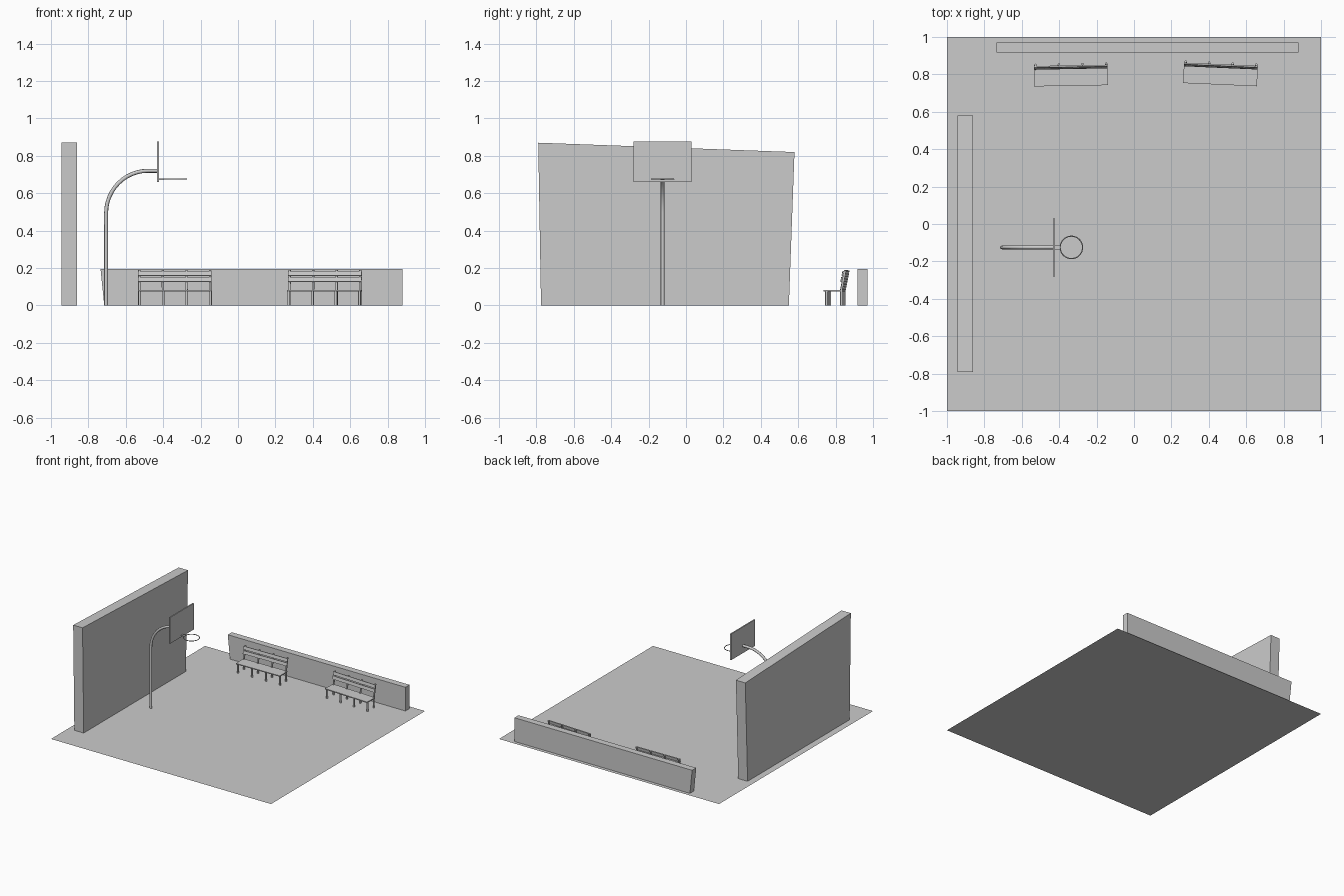
import bpy, math
from mathutils import Matrix, Vector

if "Cube" in bpy.data.objects:
    bpy.data.objects.remove(bpy.data.objects["Cube"])

def mesh_obj(name, verts, faces):
    me = bpy.data.meshes.new(name)
    me.from_pydata(verts, [], faces)
    ob = bpy.data.objects.new(name, me)
    bpy.context.collection.objects.link(ob)
    return ob

BOX = [(0, 3, 2, 1), (4, 5, 6, 7), (0, 1, 5, 4), (1, 2, 6, 5), (2, 3, 7, 6), (3, 0, 4, 7)]

def box(name, centre, size, mat=Matrix(), tilt=0):
    x, y, z = (s / 2 for s in size)
    v = [(-x, -y, -z), (x, -y, -z), (x, y, -z), (-x, y, -z),
         (-x, -y, z), (x, -y, z), (x, y, z), (-x, y, z)]
    ob = mesh_obj(name, v, BOX)
    ob.matrix_world = mat @ Matrix.Translation(centre) @ Matrix.Rotation(tilt, 4, 'X')
    return ob

def tube(name, pts, r, mat=Matrix()):
    cu = bpy.data.curves.new(name, 'CURVE')
    cu.dimensions = '3D'
    cu.bevel_depth = r
    cu.bevel_resolution = 2
    cu.use_fill_caps = True
    sp = cu.splines.new('POLY')
    sp.points.add(len(pts) - 1)
    for p, c in zip(sp.points, pts):
        p.co = (*c, 1)
    ob = bpy.data.objects.new(name, cu)
    bpy.context.collection.objects.link(ob)
    ob.matrix_world = mat
    return ob

# court floor
mesh_obj("court_floor", [(-1, -1, 0), (1, -1, 0), (1, 1, 0), (-1, 1, 0)], [(0, 1, 2, 3)])

# tall wall with sloping top and leaning ends
a, b = -0.945, -0.86
mesh_obj("tall_wall", [(a, -.775, 0), (b, -.775, 0), (b, .55, 0), (a, .55, 0),
                       (a, -.79, .87), (b, -.79, .87), (b, .58, .82), (a, .58, .82)], BOX)

# low wall behind the benches
a, b = 0.917, 0.97
mesh_obj("low_wall", [(-.715, a, 0), (.88, a, 0), (.88, b, 0), (-.715, b, 0),
                      (-.735, a, .195), (.88, a, .195), (.88, b, .195), (-.735, b, .195)], BOX)

# hoop pole: upright, quarter bend, arm
HY = -0.125
arc = [(-0.48 - 0.225 * math.cos(t), HY, 0.495 + 0.225 * math.sin(t))
       for t in (i * math.pi / 24 for i in range(13))]
tube("hoop_pole", [(-0.705, HY, 0)] + arc + [(-0.43, HY, 0.72)], 0.0105)

# backboard, bracket and rim
box("backboard", (-0.428, HY, 0.768), (0.01, 0.31, 0.215))
box("rim_bracket", (-0.41, HY, 0.675), (0.028, 0.02, 0.006))
bpy.ops.mesh.primitive_torus_add(major_segments=32, minor_segments=6, major_radius=0.06,
                                 minor_radius=0.003, location=(-0.335, HY, 0.676))
bpy.context.object.name = "hoop_rim"
bpy.ops.object.shade_smooth()

# benches
def bench(side, x, y, angle):
    m = Matrix.Translation((x, y, 0)) @ Matrix.Rotation(math.radians(angle), 4, 'Z')
    box(side + "_seat", (0, -0.008, 0.079), (0.395, 0.1, 0.008), m)
    for i, z in enumerate((0.139, 0.172)):
        box(f"{side}_back_slat_{i}", (0, 0.038 + (z - 0.139) * 0.2, z),
            (0.395, 0.008, 0.026), m, math.radians(-11))
    for i in range(4):
        px = -0.189 + i * 0.126
        tube(f"{side}_front_leg_{i}", [(px, -0.043, 0), (px, -0.043, 0.078)], 0.0075, m)
        tube(f"{side}_back_post_{i}", [(px, 0.036, 0), (px, 0.036, 0.08),
                                       (px, 0.057, 0.188)], 0.0065, m)

bench("left_bench", -0.3375, 0.797, 1)
bench("right_bench", 0.4625, 0.803, -2.5)
